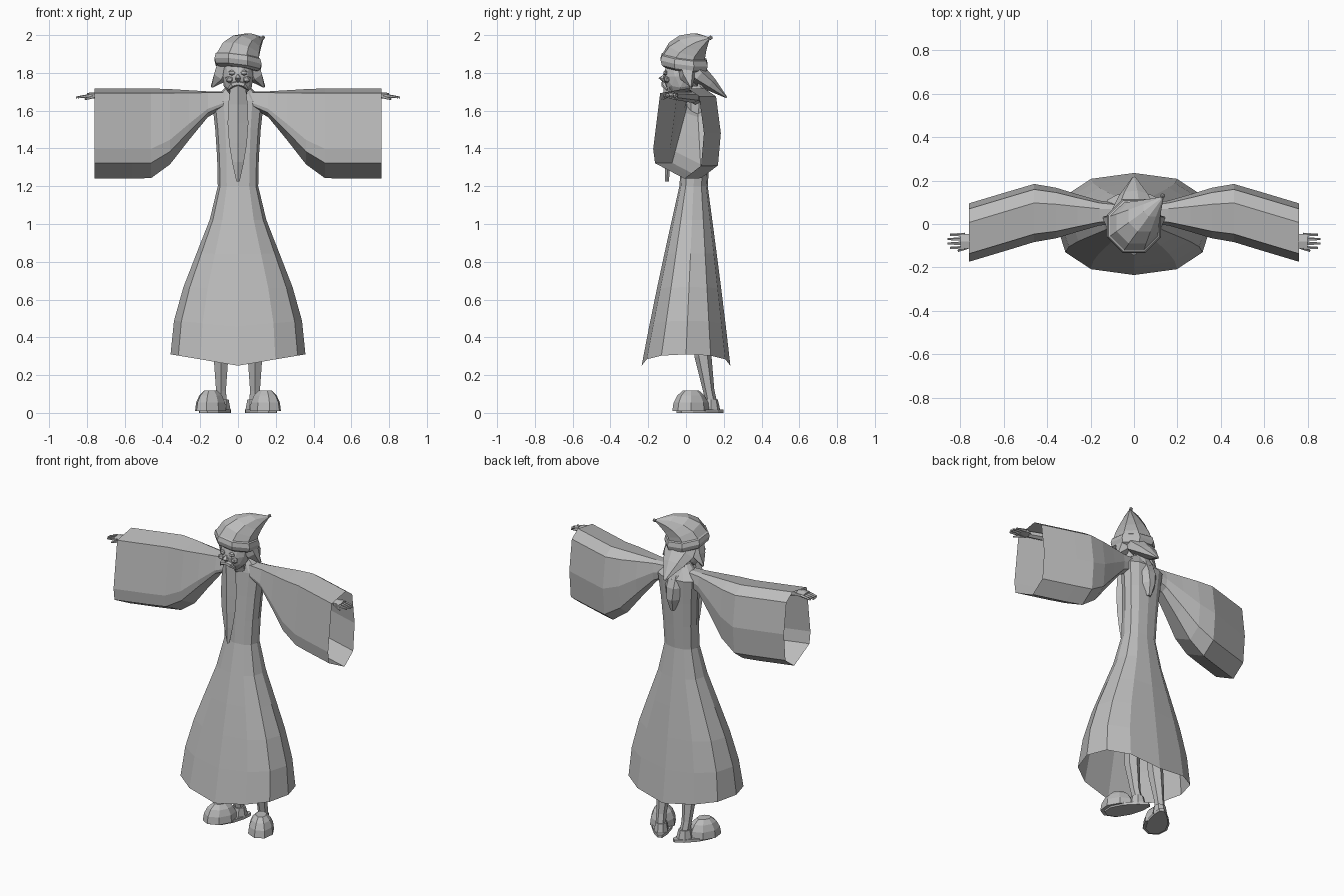
import bpy, bmesh
from math import sin, cos, pi, tau, copysign
from mathutils import Vector, Matrix

if "Cube" in bpy.data.objects:
    bpy.data.objects.remove(bpy.data.objects["Cube"], do_unlink=True)

shade = (.5, .5, .5, 1)
grey = bpy.data.materials.new("plain grey")
grey.use_nodes = True
grey.diffuse_color = shade
grey.node_tree.nodes["Principled BSDF"].inputs["Base Color"].default_value = shade


def finish(name, bm, mirror=False):
    bmesh.ops.recalc_face_normals(bm, faces=bm.faces)
    mesh = bpy.data.meshes.new(name)
    bm.to_mesh(mesh)
    bm.free()
    mesh.materials.append(grey)
    obj = bpy.data.objects.new(name, mesh)
    bpy.context.scene.collection.objects.link(obj)
    if mirror:
        modifier = obj.modifiers.new("Mirror", 'MIRROR')
        modifier.use_mirror_merge = False
    return obj


def add_loft(bm, rings, cap_start=True, cap_end=True):
    rows = [[bm.verts.new(point) for point in ring] for ring in rings]
    count = len(rows[0])
    for low, high in zip(rows, rows[1:]):
        for i in range(count):
            j = (i + 1) % count
            bm.faces.new((low[i], low[j], high[j], high[i]))
    if cap_start:
        bm.faces.new(rows[0])
    if cap_end:
        bm.faces.new(rows[-1])


def loft(name, rings, cap_start=True, cap_end=True, mirror=False):
    bm = bmesh.new()
    add_loft(bm, rings, cap_start, cap_end)
    return finish(name, bm, mirror)


def tube_rings(path, sides=6, flat=1):
    """Rings along a path of (x, y, z, radius); flat squashes the upward axis."""
    points = [Vector(p[:3]) for p in path]
    last = len(points) - 1
    rings = []
    for i, centre in enumerate(points):
        along = (points[min(i + 1, last)] - points[max(i - 1, 0)]).normalized()
        up = Vector((0, 0, 1)) if abs(along.z) < .8 else Vector((0, 1, 0))
        across = along.cross(up).normalized()
        up = across.cross(along) * flat
        radius = path[i][3]
        angles = [tau * (k + .5) / sides for k in range(sides)]
        rings.append([centre + radius * (across * cos(a) + up * sin(a)) for a in angles])
    return rings


def tube(name, path, sides=6, flat=1, mirror=False):
    return loft(name, tube_rings(path, sides, flat), mirror=mirror)


def ball(name, position, size, mirror=False, detail=1):
    bm = bmesh.new()
    place = Matrix.Translation(position) @ Matrix.Diagonal((*size, 1))
    bmesh.ops.create_icosphere(bm, subdivisions=detail, radius=1, matrix=place)
    return finish(name, bm, mirror)


def disc(x, y, z, rx, ry, tilt=0, sides=8):
    """Horizontal ring, sinking towards the back left by the tilt."""
    ring = []
    for k in range(sides):
        angle = tau * (k + .5) / sides
        dx, dy = rx * cos(angle), ry * sin(angle)
        ring.append((x + dx, y + dy, z - tilt * (dx + dy) * .7))
    return ring


def boxy(value, power):
    return copysign(abs(value) ** power, value)


# Robe: twelve-sided; the skirt flares from the waist and its hem dips front and back
def robe_ring(z, width, depth, y, dip=0):
    ring = []
    for k in range(12):
        angle = tau * k / 12
        side, back = boxy(sin(angle), .85), -boxy(cos(angle), .85)
        ring.append((width * side, y + depth * back, z - dip * (1 - abs(side))))
    return ring


robe = []
for k in range(6):
    t = 1 - k / 5
    flare = sin(t * pi / 2) ** 1.5
    robe.append(robe_ring(1.2 - .89 * t, .107 + .25 * flare, .075 + .16 * t,
                          .04 * (1 - t), .06 * t ** 3))
for k in range(1, 4):
    t = k / 3
    robe.append(robe_ring(1.2 + .45 * t, .107 + .03 * t * t, .075, .04 + .03 * t))
robe.append(robe_ring(1.73, .06, .04, .05))
loft("robe", robe, cap_start=False)

# Wide sleeves: swelling from the shoulder, swept forward past the elbow, open at the cuff
sleeve = []
for k in range(8):
    x = .06 + k / 10
    t = min(1, k / 4.2)
    swell = t * t * (3 - 2 * t)
    drop = .04 + .2 * swell
    depth = .045 + .09 * swell
    y = .05 - .3 * max(0, x - .46)
    z = 1.7 + .02 * swell - drop
    ring = []
    for degrees in (0, 45, 80, 125, 190, 210, 275, 325):
        angle = degrees * tau / 360
        ring.append((x, y + depth * boxy(cos(angle), .6), z + drop * boxy(sin(angle), .6)))
    sleeve.append(ring)
loft("sleeves", sleeve, cap_end=False, mirror=True)

# Arms, palms, fingers and thumbs
tube("arms", [(.2, .05, 1.66, .03), (.46, .04, 1.67, .03), (.74, -.07, 1.68, .02)], mirror=True)
tube("palms", [(.72, -.07, 1.68, .02), (.76, -.08, 1.68, .04), (.8, -.08, 1.68, .036)],
     flat=.4, mirror=True)
fingers = bmesh.new()
for k in range(4):
    y = -.05 - .02 * k
    tip = .84 + .02 * sin(pi * (k + .5) / 4)
    add_loft(fingers, tube_rings([(.78, y, 1.68, .01), (tip, y, 1.67, .005)], 5))
finish("fingers", fingers, mirror=True)
tube("thumbs", [(.75, -.1, 1.68, .012), (.81, -.125, 1.66, .005)], 5, mirror=True)

# Legs
tube("legs", [(.085, .135, .05, .03), (.09, .12, .12, .03), (.09, .09, .3, .045),
              (.055, .05, .95, .05)], mirror=True)

# Shoes: domed toe, low heel cup and thin egg-shaped sole, all turned outward
turn = Matrix.Translation((.085, .13, 0)) @ Matrix.Rotation(pi / 6, 4, 'Z')


def shoe_part(name, rings):
    loft(name, [[turn @ Vector(point) for point in ring] for ring in rings], mirror=True)


toes = []
for k in range(4):
    size = cos(k * .38)
    toes.append(disc(0, -.12, .01 + .12 * sin(k * .38), .078 * size, .105 * size))
shoe_part("toes", toes)
shoe_part("heels", [disc(0, 0, .01, .045, .055), disc(0, 0, .07, .035, .04)])
sole = []
for k in range(10):
    angle = tau * k / 10
    sole.append((cos(angle) * (.06 - .02 * sin(angle)), .14 * sin(angle) - .06))
shoe_part("soles", [[(x, y, z) for x, y in sole] for z in (0, .018)])

# Head and face
ball("head", (0, -.03, 1.78), (.085, .09, .11), detail=2)
tube("neck", [(0, .03, 1.66, .05), (0, 0, 1.76, .06)])
tube("nose", [(0, -.1, 1.81, .01), (0, -.13, 1.77, .016), (0, -.11, 1.755, .01)])
ball("eyes", (.032, -.108, 1.8), (.02, .012, .016), mirror=True)
ball("cheeks", (.045, -.1, 1.765), (.024, .018, .02), mirror=True)
tube("moustache", [(0, -.118, 1.745, .013), (.03, -.118, 1.737, .015), (.055, -.1, 1.71, .004)],
     5, mirror=True)

# Long narrow beard, pointed at the bottom and flat at the back
beard = []
for k in range(6):
    t = k / 5
    width = .055 * sin(pi * (.25 + .7 * t))
    z = 1.735 - .51 * t
    front, back = -.12 + .01 * t, -.06 - .03 * t
    middle = (front + back) / 2
    beard.append([(0, front, z), (width, middle, z), (width / 2, back, z),
                  (-width / 2, back, z), (-width, middle, z)])
loft("beard", beard)

# Hair swept back to a point, and side tufts
tube("back_hair", [(0, .03, 1.83, .095), (0, .07, 1.785, .1), (0, .13, 1.74, .07),
                   (0, .215, 1.67, .008)], 7, .55)
tube("side_hair", [(.07, 0, 1.84, .05), (.095, .01, 1.78, .042), (.14, .03, 1.725, .006)],
     5, mirror=True)

# Drop-shaped hood hanging down the back
hood = []
for k in range(5):
    t = k / 4
    width = .08 * sin(pi * (.2 + .7 * t))
    bulge = .03 + .085 * sin(pi * .75 * t)
    angles = [pi * i / 5 for i in range(6)]
    hood.append([(-width * cos(a), .06 + bulge * sin(a), 1.75 - .3 * t) for a in angles])
loft("hood", hood)

# Drooping hat with a rolled band and a small bead on the tip
band = []
for k in range(5):
    angle = pi * k / 4
    radius = .11 + .025 * sin(angle)
    band.append(disc(0, -.01, 1.857 - .037 * cos(angle), radius, radius, .18))
loft("hat_band", band)
hat = []
for k in range(5):
    t = k / 4
    lean = .13 * t ** 1.5
    radius = .006 + .114 * (1 - t ** 1.4)
    hat.append(disc(lean, lean - .01, 1.885 + .1 * sin(t * pi / 2), radius, radius, .2 + .8 * t))
loft("hat", hat)
ball("hat_bead", (.132, .13, 1.986), (.012, .012, .012))
